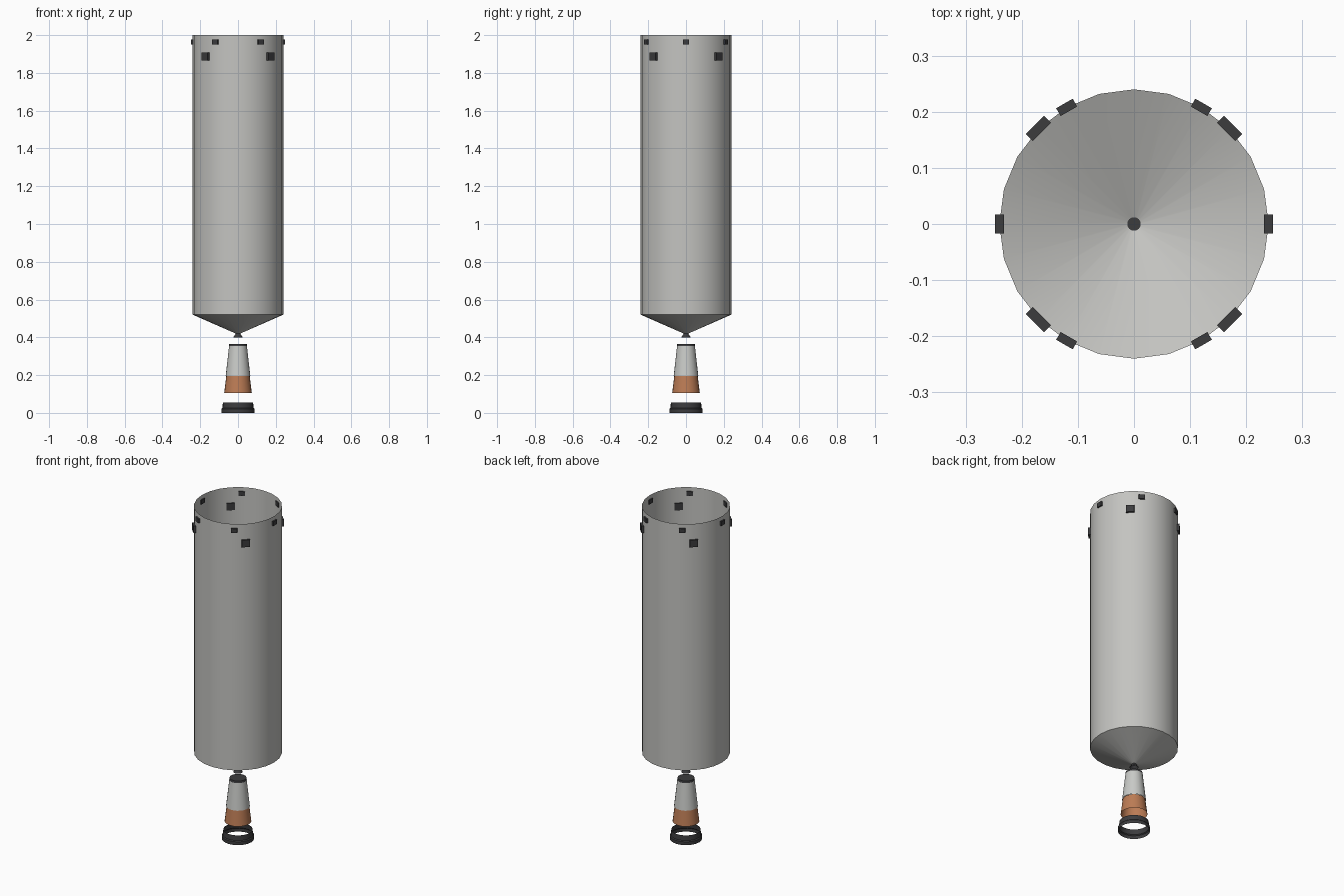
import bpy, bmesh, math
from mathutils import Matrix

if "Cube" in bpy.data.objects:
    bpy.data.objects.remove(bpy.data.objects["Cube"])

def mat(name, c):
    m = bpy.data.materials.new(name)
    m.diffuse_color = (*c, 1)
    m.use_nodes = True
    m.node_tree.nodes["Principled BSDF"].inputs["Base Color"].default_value = m.diffuse_color
    return m

GREY = mat("tank grey", (0.55, 0.55, 0.53))
PALE = mat("nozzle grey", (0.58, 0.59, 0.57))
COPPER = mat("copper", (0.50, 0.20, 0.09))
DARK = mat("dark grey", (0.045, 0.045, 0.048))

def finish(name, bm, material, smooth=False):
    bmesh.ops.recalc_face_normals(bm, faces=bm.faces[:])
    me = bpy.data.meshes.new(name)
    bm.to_mesh(me)
    bm.free()
    me.materials.append(material)
    ob = bpy.data.objects.new(name, me)
    bpy.context.collection.objects.link(ob)
    if smooth:
        bpy.context.view_layer.objects.active = ob
        ob.select_set(True)
        bpy.ops.object.shade_smooth_by_angle(angle=math.radians(30))
        ob.select_set(False)
    return ob

def lathe(name, profile, material, n=24, cap_top=False, closed=False):
    """Turn a (radius, z) profile, listed bottom to top, round the z axis."""
    bm = bmesh.new()
    rings = [[bm.verts.new((r * math.cos(2 * math.pi * i / n),
                            r * math.sin(2 * math.pi * i / n), z)) for i in range(n)]
             for r, z in profile]
    pairs = list(zip(rings, rings[1:]))
    if closed:
        pairs.append((rings[-1], rings[0]))
    for a, b in pairs:
        for i in range(n):
            j = (i + 1) % n
            bm.faces.new((a[i], a[j], b[j], b[i]))
    if cap_top:
        bm.faces.new(rings[-1])
    return finish(name, bm, material, True)

def block(name, angle, radius, z, size, material):
    bm = bmesh.new()
    m = (Matrix.Rotation(math.radians(angle), 4, 'Z')
         @ Matrix.Translation((radius, 0, z)) @ Matrix.Diagonal((*size, 1)))
    bmesh.ops.create_cube(bm, size=1, matrix=m)
    return finish(name, bm, material)

# Open tank shell with a conical floor
lathe("tank_shell", [(0.012, 0.42), (0.24, 0.52), (0.24, 2.0)], GREY)
# Small fitting under the cone
lathe("feed_fitting", [(0.025, 0.40), (0.012, 0.42)], DARK, cap_top=True)
# Nozzle stack
lathe("nozzle_cap", [(0.048, 0.354), (0.046, 0.366)], DARK, cap_top=True)
lathe("nozzle_upper", [(0.065, 0.196), (0.047, 0.356)], PALE)
lathe("nozzle_lower", [(0.073, 0.105), (0.062, 0.196)], COPPER)
# Exit ring, hollow and stepped
lathe("exit_ring", [(0.088, 0.0), (0.088, 0.02), (0.083, 0.025), (0.080, 0.055)], DARK)

# Small blocks near the rim, larger ones just below
for k in range(6):
    block(f"rim_block_{k + 1}", 60 * k, 0.24, 1.963, (0.016, 0.034, 0.026), DARK)
for k in range(4):
    block(f"side_block_{k + 1}", 45 + 90 * k, 0.241, 1.886, (0.018, 0.046, 0.042), DARK)
